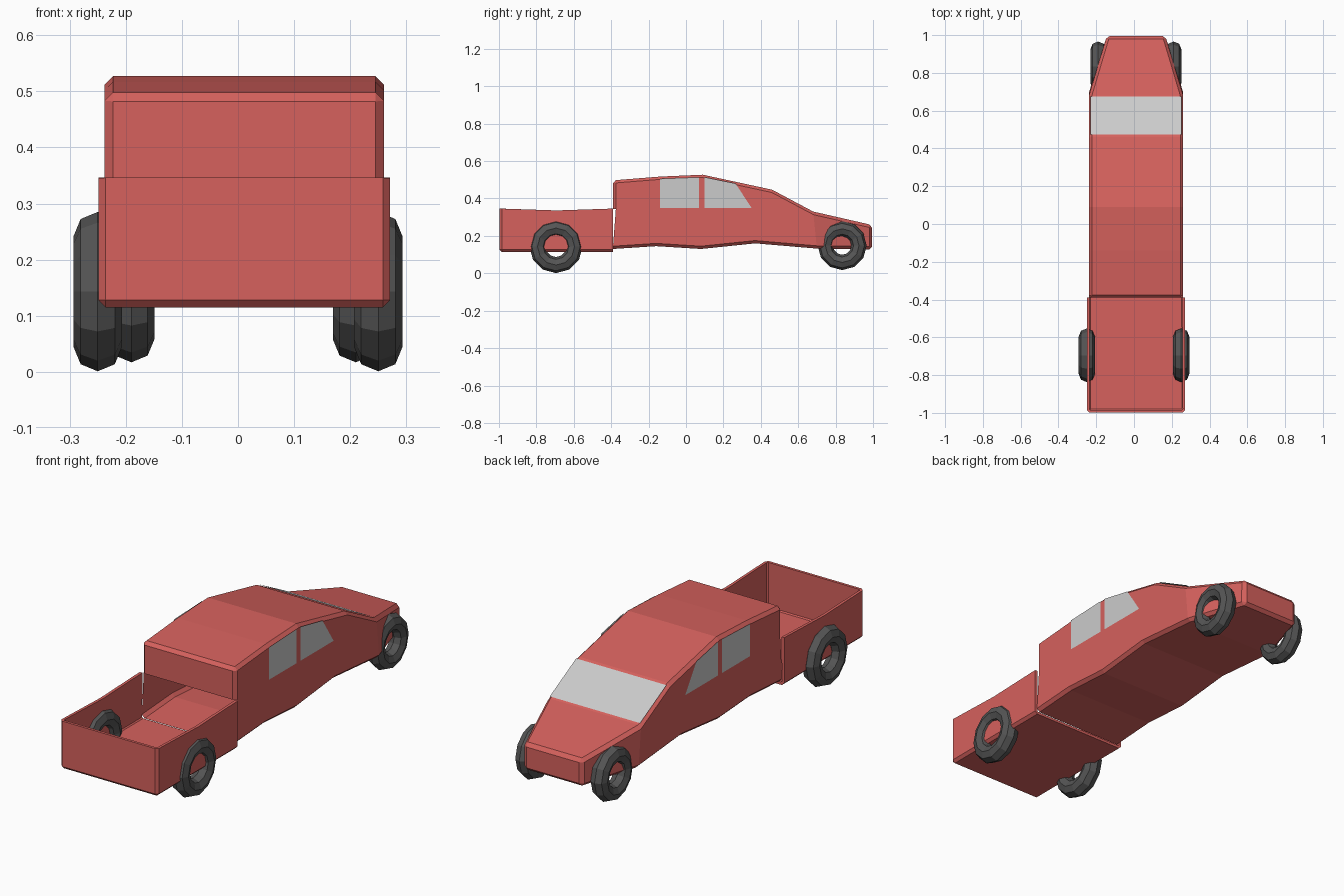
import bpy, math

if "Cube" in bpy.data.objects:
    bpy.data.objects.remove(bpy.data.objects["Cube"])

CX = 0.011  # body centre line


def material(name, rgb):
    m = bpy.data.materials.new(name)
    m.diffuse_color = (*rgb, 1)
    m.use_nodes = True
    m.node_tree.nodes["Principled BSDF"].inputs["Base Color"].default_value = m.diffuse_color
    return m


RED = material("red_paint", (0.67, 0.12, 0.11))
BLACK = material("rubber", (0.09, 0.09, 0.09))


def make(name, verts, faces, mat=None):
    me = bpy.data.meshes.new(name)
    me.from_pydata(verts, [], faces)
    ob = bpy.data.objects.new(name, me)
    bpy.context.collection.objects.link(ob)
    if mat:
        me.materials.append(mat)
    return ob


def bevel(ob, width):
    b = ob.modifiers.new("bevel", 'BEVEL')
    b.width = width
    b.segments = 1
    b.limit_method = 'ANGLE'
    b.angle_limit = math.radians(50)


# Cab and bonnet: side profile (y, z) swept across x, nose tapering inwards
profile = [(-0.39, 0.13), (-0.16, 0.145), (0.08, 0.13), (0.37, 0.16), (0.70, 0.132),
           (0.995, 0.128), (0.995, 0.258), (0.68, 0.33), (0.46, 0.447), (0.09, 0.527),
           (-0.14, 0.517), (-0.39, 0.497), (-0.39, 0.345)]
n = len(profile)
verts = []
for side in (-1, 1):
    for y, z in profile:
        half = 0.155 if y > 0.9 else 0.249
        verts.append((CX + side * half, y, z))
# the lower back stays open towards the bed
faces = [(i, i + 1, i + 1 + n, i + n) for i in range(n - 1)]
rear = [0, 1, 2, 3, 4] + list(range(7, n))
nose = [4, 5, 6, 7]
for loop in (rear, nose):
    faces.append(tuple(reversed(loop)))
    faces.append(tuple(i + n for i in loop))
cab = make("cab_body", verts, faces, RED)
bevel(cab, 0.015)

# Bed: floor, two sides with slightly dipped rims and a tailgate
side_pts = [(-0.998, 0.115), (-0.39, 0.115), (-0.39, 0.346), (-0.69, 0.336), (-0.998, 0.346)]
verts = [(CX + s * 0.26, y, z) for s in (-1, 1) for y, z in side_pts]
bed = make("cargo_bed", verts,
           [(4, 3, 2, 1, 0), (5, 6, 7, 8, 9), (0, 1, 6, 5), (4, 0, 5, 9)], RED)
bevel(bed, 0.013)
s = bed.modifiers.new("thickness", 'SOLIDIFY')
s.thickness = 0.014
s.offset = -1

# Side windows
panes = {"rear_window": [(-0.14, 0.35), (0.07, 0.35), (0.07, 0.513), (-0.14, 0.505)],
         "front_window": [(0.10, 0.35), (0.35, 0.35), (0.265, 0.48), (0.10, 0.513)]}
for name, pts in panes.items():
    for sgn, label in ((-1, "left"), (1, "right")):
        order = pts if sgn > 0 else pts[::-1]
        make(f"{label}_{name}", [(CX + sgn * 0.252, y, z) for y, z in order], [(0, 1, 2, 3)])

# Windshield
make("windshield", [(CX - 0.24, 0.675, 0.337), (CX + 0.24, 0.675, 0.337),
                    (CX + 0.24, 0.475, 0.443), (CX - 0.24, 0.475, 0.443)], [(0, 1, 2, 3)])

# Wheels: low-poly rings
for name, cx, half, y, z, major, minor in (
        ("bed_wheel", 0.0, 0.25, -0.695, 0.143, 0.099, 0.043),
        ("nose_wheel", 0.01, 0.20, 0.835, 0.148, 0.09, 0.041)):
    for sgn, label in ((-1, "left"), (1, "right")):
        bpy.ops.mesh.primitive_torus_add(
            major_segments=12, minor_segments=8, major_radius=major, minor_radius=minor,
            location=(cx + sgn * half, y, z), rotation=(0, math.pi / 2, 0))
        wheel = bpy.context.object
        wheel.name = f"{label}_{name}"
        wheel.data.materials.append(BLACK)
        bpy.ops.object.shade_flat()
